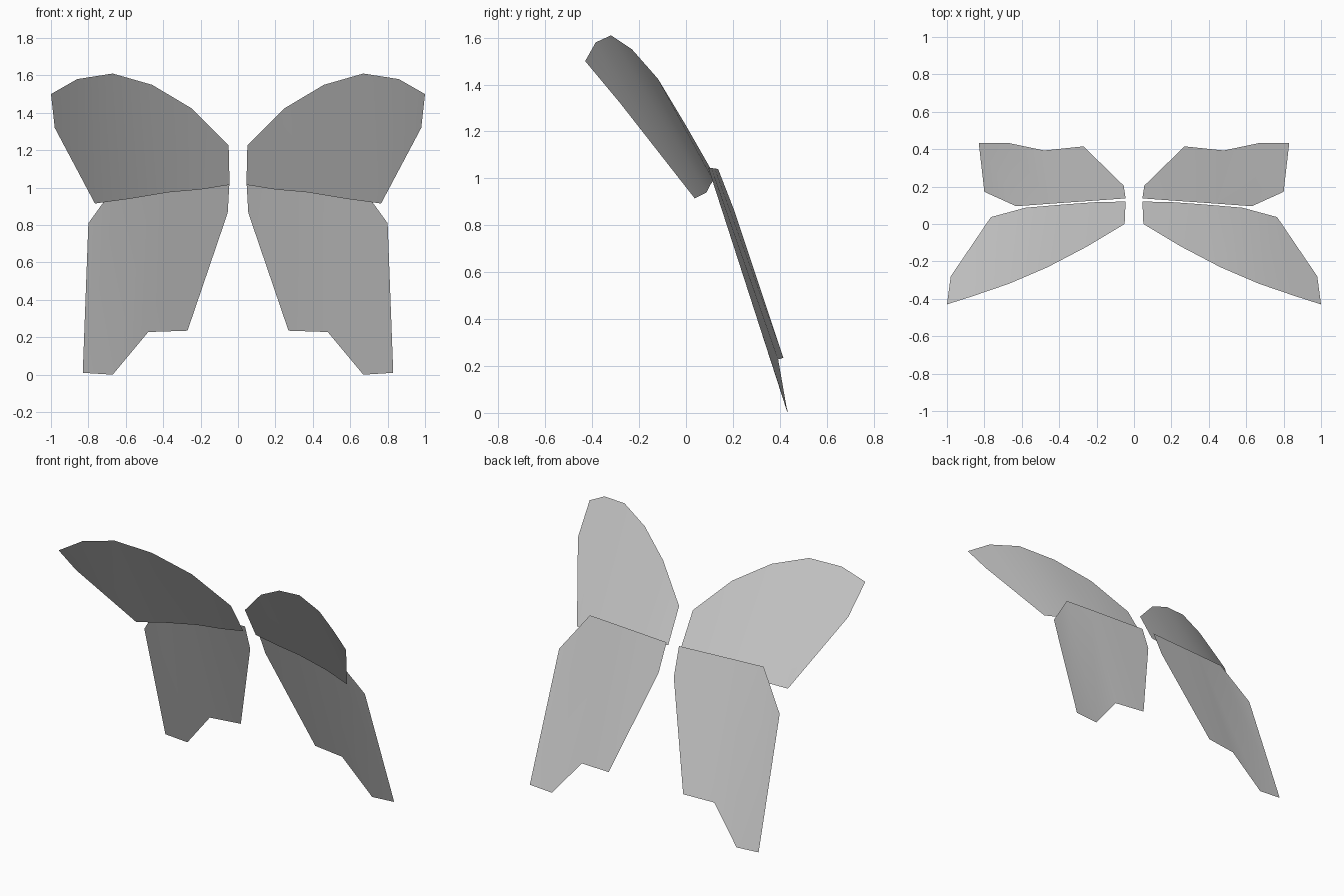
import bpy
import bmesh
from mathutils import Vector

cube = bpy.data.objects.get("Cube")
if cube:
    bpy.data.objects.remove(cube, do_unlink=True)

# Single plain grey for all wings
grey = bpy.data.materials.new("wing_grey")
grey.use_nodes = True
grey.diffuse_color = (0.6, 0.6, 0.6, 1)
grey.node_tree.nodes["Principled BSDF"].inputs["Base Color"].default_value = (0.6, 0.6, 0.6, 1)


def wing(name, upper, lower, side):
    """Thin sheet ruled between an upper and a lower edge; side mirrors it in x."""
    bm = bmesh.new()
    rows = [[bm.verts.new(Vector((x * side, y, z))) for x, y, z in edge]
            for edge in (upper, lower)]
    for i in range(len(upper) - 1):
        face = bm.faces.new((rows[0][i], rows[0][i + 1], rows[1][i + 1], rows[1][i]))
        face.smooth = True
        if side < 0:
            face.normal_flip()
    mesh = bpy.data.meshes.new(name)
    bm.to_mesh(mesh)
    bm.free()
    mesh.materials.append(grey)
    obj = bpy.data.objects.new(name, mesh)
    bpy.context.collection.objects.link(obj)


# Upper wing: rounded leading edge and nearly straight trailing edge, root to tip
fore_top = [(0.05, 0.0, 1.225), (0.25, -0.12, 1.425), (0.46, -0.23, 1.55),
            (0.67, -0.32, 1.61), (0.86, -0.385, 1.58), (1.0, -0.43, 1.5)]
fore_bottom = [(0.045, 0.12, 1.015), (0.2, 0.117, 0.99), (0.37, 0.105, 0.975),
               (0.58, 0.087, 0.94), (0.765, 0.037, 0.915), (0.98, -0.28, 1.32)]

# Lower wing: straight top edge and a notched tail, root to outer side
hind_top = [(0.045, 0.137, 1.04), (0.24, 0.123, 1.042), (0.44, 0.109, 1.044),
            (0.63, 0.095, 1.045), (0.8, 0.172, 0.81)]
hind_bottom = [(0.055, 0.205, 0.865), (0.27, 0.415, 0.235), (0.48, 0.393, 0.228),
               (0.67, 0.433, 0.0), (0.83, 0.433, 0.01)]

for label, side in (("left", 1), ("right", -1)):
    wing(label + "_upper_wing", fore_top, fore_bottom, side)
    wing(label + "_lower_wing", hind_top, hind_bottom, side)
